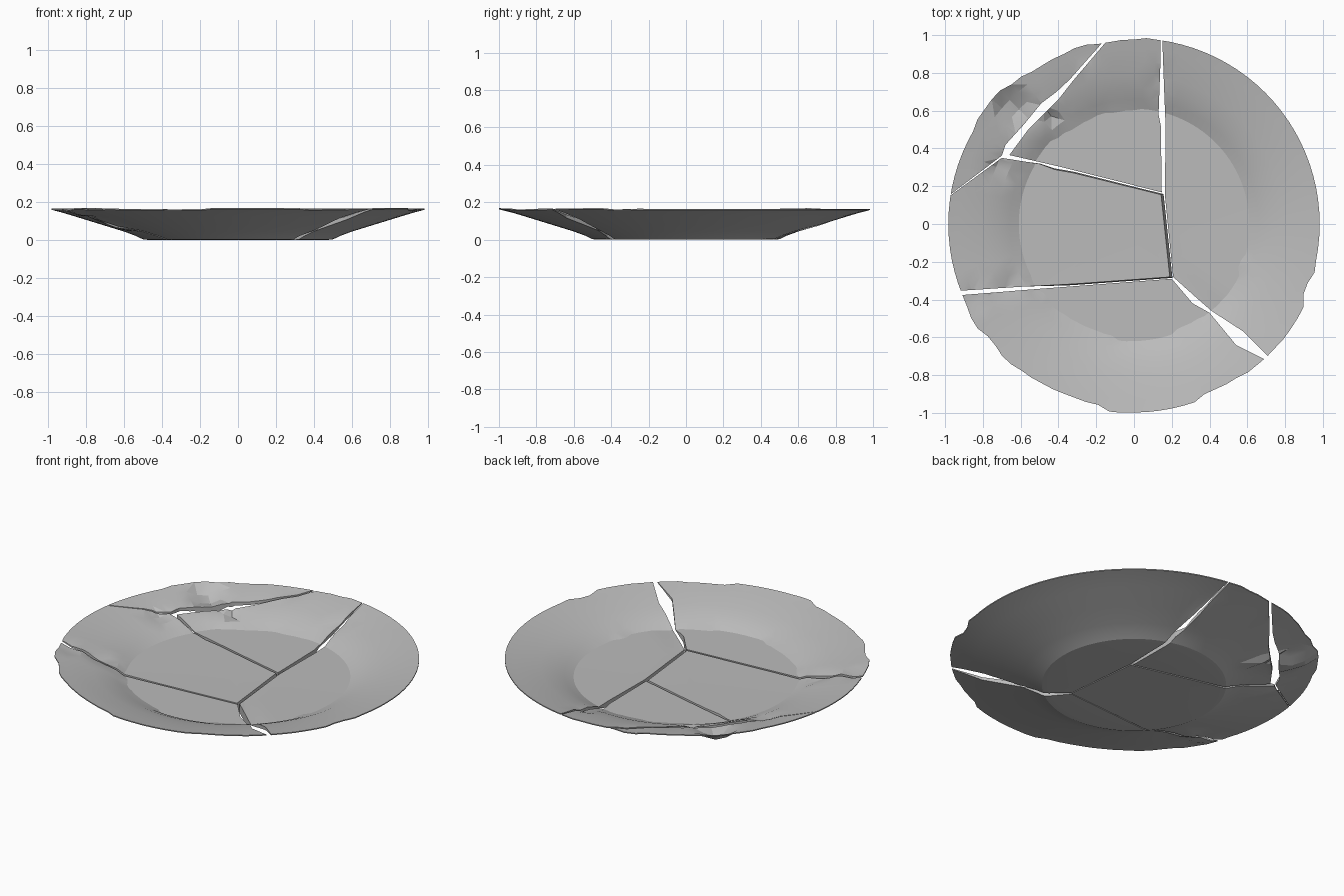
import bpy, bmesh, math, random
from mathutils import Vector

random.seed(4)
if "Cube" in bpy.data.objects:
    bpy.data.objects.remove(bpy.data.objects["Cube"])

glaze = bpy.data.materials.new("grey glaze")
glaze.use_nodes = True
GREY = (0.5, 0.5, 0.5, 1)
glaze.diffuse_color = GREY
glaze.node_tree.nodes["Principled BSDF"].inputs["Base Color"].default_value = GREY

SEGMENTS = 96
RIM = 0.983
FLOOR = 0.61

# Profile points as (radius, height)
TOP = [(0.3, 0.055), (FLOOR, 0.056), (0.66, 0.078), (0.72, 0.104), (0.79, 0.122), (0.86, 0.14), (0.93, 0.154)]
UNDER = [(0.93, 0.145), (0.86, 0.124), (0.72, 0.081), (0.6, 0.044), (0.54, 0.022), (0.5, 0.003), (0.47, 0), (0.25, 0)]

# Splintered hollows as (x, y, reach, depth)
DENTS = [(-0.64, 0.62, 0.12, 0.06), (-0.72, 0.29, 0.08, 0.03), (-0.44, 0.57, 0.06, 0.03),
         (-0.67, -0.33, 0.08, 0.03), (-0.87, -0.4, 0.07, 0.03), (0.4, -0.42, 0.07, 0.03),
         (0.13, 0.75, 0.06, 0.03), (-0.28, 0.93, 0.07, 0.03)]


def chipped(angle):
    """True where the rim is ragged."""
    degrees = math.degrees(angle) % 360
    return 85 < degrees < 150 or 205 < degrees < 348


def dent(x, y):
    return sum(depth * max(0, 1 - math.hypot(x - dx, y - dy) / reach)
               for dx, dy, reach, depth in DENTS)


def make_plate():
    """Whole plate turned from the profile, with ragged rim and dents."""
    bm = bmesh.new()
    columns = []
    wave = 0
    for i in range(SEGMENTS):
        a = math.tau * i / SEGMENTS
        rough = chipped(a)
        if i % 2 == 0:
            wave = random.uniform(-0.018, 0.018) if rough else 0
        rim = RIM + (0.003 + wave if rough else 0)
        height = 0.162 + (wave * 0.25 if rough else 0)
        column = []

        def add(r, z, hollow=1.0, least=0.0):
            x, y = r * math.cos(a), r * math.sin(a)
            column.append(bm.verts.new((x, y, max(least, z - hollow * dent(x, y)))))

        for r, z in TOP:
            shift = wave * 0.8 if r == FLOOR else 0
            add(r + shift, z, 1, 0.05)
        add(rim, height + 0.003, 0.5)
        add(rim, height - 0.003, 0.5)
        for r, z in UNDER:
            # The underside follows deep hollows so the wall keeps its body
            add(r, z, 1 if r > 0.7 else 0)
        columns.append(column)
    for i, column in enumerate(columns):
        following = columns[(i + 1) % SEGMENTS]
        for j in range(len(column) - 1):
            bm.faces.new((column[j], column[j + 1], following[j + 1], following[j]))
    bm.faces.new([c[0] for c in columns])
    bm.faces.new([c[-1] for c in columns])
    bmesh.ops.triangulate(bm, faces=[f for f in bm.faces if len(f.verts) == 4])
    bmesh.ops.recalc_face_normals(bm, faces=bm.faces)
    mesh = bpy.data.meshes.new("whole_plate")
    bm.to_mesh(mesh)
    bm.free()
    mesh.materials.append(glaze)
    return mesh


def make_cutter(outline, flare):
    """Upright prism; its foot flares so the crack walls lean."""
    bm = bmesh.new()
    centre = sum((Vector(p) for p in outline), Vector((0, 0))) / len(outline)
    rings = []
    for z, spread in ((-0.1, flare), (0, flare), (0.06, 1), (0.3, 1)):
        ring = []
        for p in outline:
            q = centre + (Vector(p) - centre) * spread
            ring.append(bm.verts.new((q.x, q.y, z)))
        rings.append(ring)
    n = len(outline)
    for low, high in zip(rings, rings[1:]):
        for i in range(n):
            k = (i + 1) % n
            bm.faces.new((low[i], low[k], high[k], high[i]))
    bm.faces.new(rings[0])
    bm.faces.new(rings[-1])
    bmesh.ops.recalc_face_normals(bm, faces=bm.faces)
    mesh = bpy.data.meshes.new("cutter")
    bm.to_mesh(mesh)
    bm.free()
    cutter = bpy.data.objects.new("cutter", mesh)
    cutter.hide_render = True
    bpy.context.collection.objects.link(cutter)
    return cutter


# Plan outline of each shard; outer corners lie beyond the rim
SHARDS = {
    "left_side_shard": [(0.15, 1.2), (0.15, 0.97), (0.16, 0.7), (0.168, 0.5), (0.163, 0.16),
                        (0.207, -0.28), (0.33, -0.39), (0.41, -0.46), (0.58, -0.57),
                        (0.71, -0.7), (0.9, -0.9), (1.3, -0.9), (1.3, 1.2)],
    "front_shard": [(0.2, -0.29), (-0.5, -0.343), (-0.91, -0.376), (-1.3, -0.4), (-1.3, -1.3),
                    (0.9, -1.3), (0.9, -0.91), (0.69, -0.715), (0.54, -0.64),
                    (0.4, -0.47), (0.31, -0.42)],
    "right_side_shard": [(0.142, 0.155), (-0.32, 0.27), (-0.42, 0.288), (-0.5, 0.318),
                         (-0.7, 0.35), (-0.98, 0.145), (-1.3, -0.1), (-1.3, -0.37),
                         (-0.9, -0.352), (-0.61, -0.333), (-0.32, -0.317), (0.188, -0.28)],
    "back_shard": [(0.147, 0.168), (0.142, 0.52), (0.13, 0.58), (0.14, 0.85), (0.144, 1.2),
                   (0.05, 1.2), (-0.13, 0.985), (-0.32, 0.762), (-0.4, 0.66), (-0.45, 0.61),
                   (-0.56, 0.5), (-0.66, 0.365), (-0.4, 0.305)],
    "back_right_rim_shard": [(-0.7, 0.362), (-0.68, 0.42), (-0.58, 0.53), (-0.49, 0.64),
                             (-0.41, 0.7), (-0.34, 0.765), (-0.145, 0.985), (0, 1.2),
                             (-1.3, 1.2), (-1.3, -0.08), (-0.96, 0.165)],
}

plate = make_plate()
for name, outline in SHARDS.items():
    shard = bpy.data.objects.new(name, plate.copy())
    bpy.context.collection.objects.link(shard)
    cutter = make_cutter(outline, 1.02 if name == "right_side_shard" else 1)
    cut = shard.modifiers.new("fracture", "BOOLEAN")
    cut.operation = "INTERSECT"
    cut.solver = "EXACT"
    cut.object = cutter
    bpy.ops.object.select_all(action="DESELECT")
    shard.select_set(True)
    bpy.context.view_layer.objects.active = shard
    bpy.ops.object.modifier_apply(modifier=cut.name)
    bpy.data.objects.remove(cutter)
    bpy.ops.object.shade_smooth_by_angle(angle=math.radians(17))
bpy.data.meshes.remove(plate)
